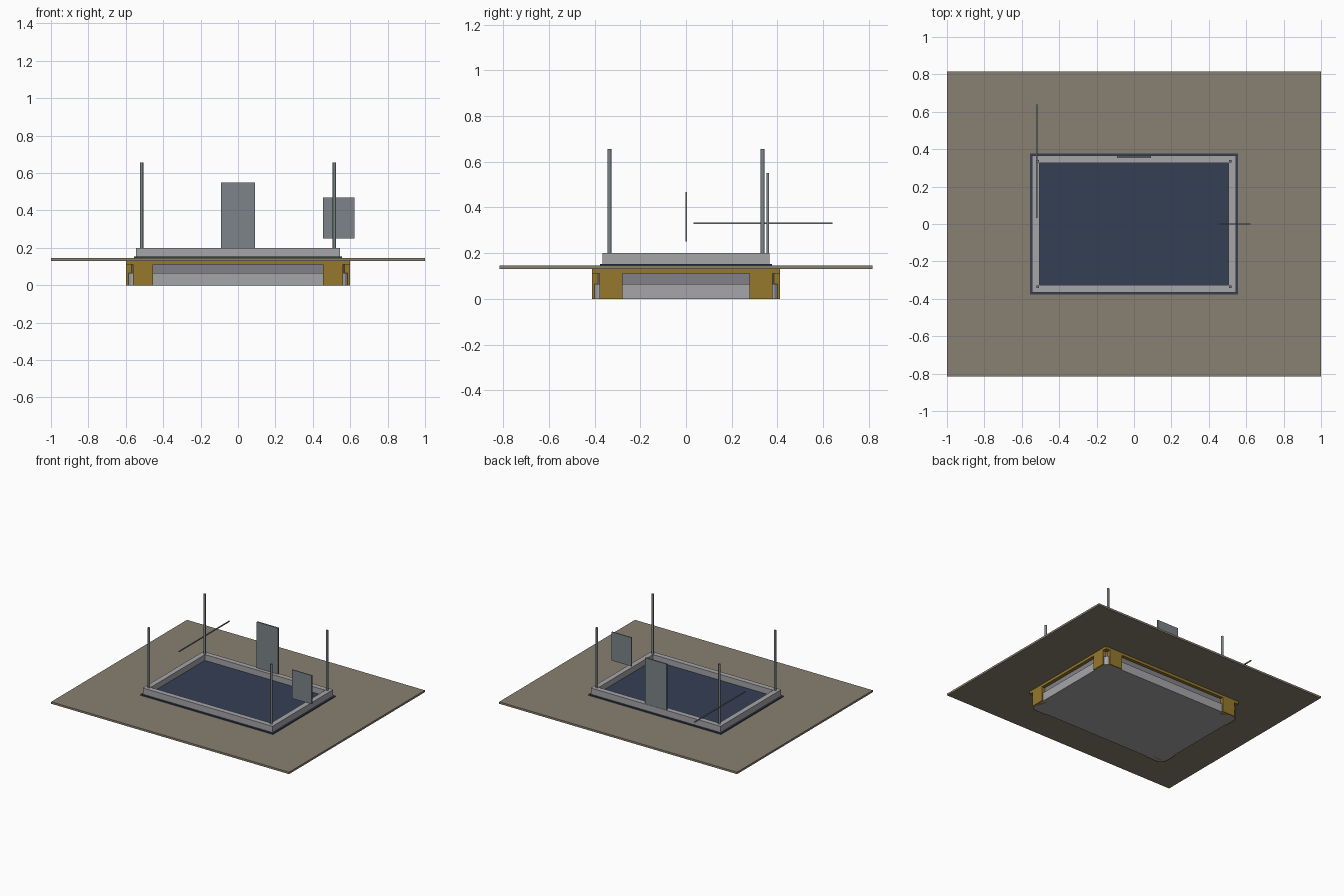
import bpy, bmesh

if "Cube" in bpy.data.objects:
    bpy.data.objects.remove(bpy.data.objects["Cube"])


def material(name, rgb):
    m = bpy.data.materials.new(name)
    m.diffuse_color = (*rgb, 1)
    m.use_nodes = True
    m.node_tree.nodes["Principled BSDF"].inputs["Base Color"].default_value = m.diffuse_color
    return m


GROUND = material("earth_brown", (0.25, 0.215, 0.165))
GOLD = material("ochre", (0.30, 0.19, 0.025))
NAVY = material("navy", (0.035, 0.05, 0.09))
STEEL = material("steel", (0.20, 0.23, 0.245))
RIM = material("light_grey", (0.38, 0.38, 0.40))
SHADE = material("mid_grey", (0.22, 0.22, 0.25))


def box(name, x, y, z, mat):
    """Box from (min, max) ranges."""
    bpy.ops.mesh.primitive_cube_add(size=1)
    o = bpy.context.object
    o.name = name
    for v in o.data.vertices:
        v.co = [r[0] + (c + 0.5) * (r[1] - r[0]) for c, r in zip(v.co, (x, y, z))]
    o.data.materials.append(mat)
    return o


def slab(name, hx, hy, z0, z1, mat, corner=0):
    """Centred slab, optionally with rounded vertical corners."""
    o = box(name, (-hx, hx), (-hy, hy), (z0, z1), mat)
    if corner:
        bm = bmesh.new()
        bm.from_mesh(o.data)
        edges = [e for e in bm.edges if abs(e.verts[0].co.z - e.verts[1].co.z) > 1e-4]
        bmesh.ops.bevel(bm, geom=edges, offset=corner, segments=3, profile=0.5, affect='EDGES')
        bm.to_mesh(o.data)
        bm.free()
    return o


def frame(name, hx, hy, w, z0, z1, mat):
    """Rectangular ring as one closed mesh."""
    bm = bmesh.new()
    sign = [(-1, -1), (1, -1), (1, 1), (-1, 1)]
    loops = [[bm.verts.new((a * sx, b * sy, z)) for sx, sy in sign]
             for a, b, z in ((hx, hy, z0), (hx, hy, z1), (hx - w, hy - w, z1), (hx - w, hy - w, z0))]
    for k in range(4):
        p, q = loops[k], loops[(k + 1) % 4]
        for i in range(4):
            j = (i + 1) % 4
            bm.faces.new((p[i], p[j], q[j], q[i]))
    bmesh.ops.recalc_face_normals(bm, faces=bm.faces)
    me = bpy.data.meshes.new(name)
    bm.to_mesh(me)
    bm.free()
    o = bpy.data.objects.new(name, me)
    bpy.context.collection.objects.link(o)
    me.materials.append(mat)
    return o


def span(s, a, b):
    return tuple(sorted((s * a, s * b)))


# ground sheet and the base below it
slab("ground_sheet", 1, 0.815, 0.13, 0.145, GROUND)
slab("base_lower", 0.588, 0.402, 0, 0.065, RIM, 0.03)
slab("base_upper", 0.572, 0.388, 0.065, 0.11, SHADE, 0.02)
slab("support_plate", 0.598, 0.412, 0.11, 0.13, GOLD)

# ochre brackets and corner posts
for sx in (-1, 1):
    for sy in (-1, 1):
        box("bracket_long_side", span(sx, 0.455, 0.562), span(sy, 0.37, 0.412), (0, 0.112), GOLD)
        box("bracket_short_side", span(sx, 0.555, 0.598), span(sy, 0.277, 0.378), (0, 0.112), GOLD)
        bpy.ops.mesh.primitive_cylinder_add(vertices=16, radius=0.0085, depth=0.475,
                                            location=(sx * 0.515, sy * 0.335, 0.4175))
        post = bpy.context.object
        post.name = "corner_post"
        bpy.ops.object.shade_smooth_by_angle()
        post.data.materials.append(STEEL)

# raised tray
frame("flange", 0.557, 0.376, 0.05, 0.145, 0.153, NAVY)
frame("rim", 0.545, 0.365, 0.039, 0.153, 0.2, RIM)
slab("tray_floor", 0.507, 0.327, 0.145, 0.156, NAVY)

# standing panels and side rod
box("back_panel", (-0.09, 0.09), (0.353, 0.363), (0.195, 0.55), STEEL)
box("side_panel", (0.455, 0.622), (-0.003, 0.004), (0.25, 0.468), STEEL)
box("side_rod", (-0.524, -0.517), (0.033, 0.64), (0.327, 0.334), STEEL)
